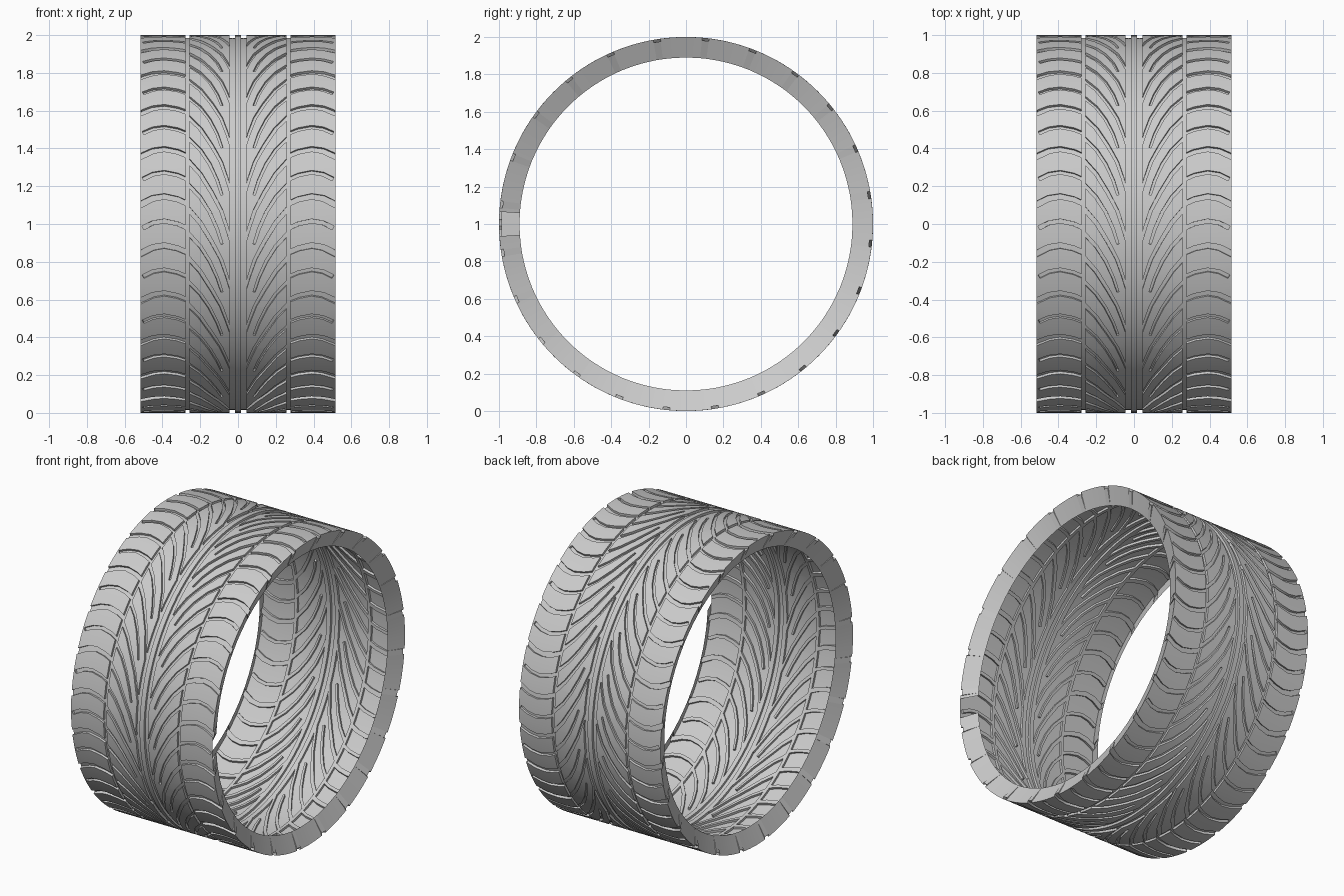
import bpy
import bmesh
from math import sin, cos, pi
from mathutils import Vector
from mathutils.geometry import delaunay_2d_cdt

PITCHES = 24                 # pattern repeats around the band
STEP = 2 * pi / PITCHES
SLICES = 4                   # facets per repeat
HALF_WIDTH = 0.515
FLOOR = 0.985                # groove floor radius
LIP_X, LIP_R = 0.465, 0.89   # inner edge of the side lips
PHASE = 0.052

if "Cube" in bpy.data.objects:
    bpy.data.objects.remove(bpy.data.objects["Cube"])


def ribbon(path, start_width, end_width):
    """Counter-clockwise outline of a tapering groove along a path."""
    pts = [Vector(p) for p in path]
    left, right = [], []
    for i, p in enumerate(pts):
        t = (pts[min(i + 1, len(pts) - 1)] - pts[max(i - 1, 0)]).normalized()
        f = i / (len(pts) - 1)
        n = Vector((-t.y, t.x)) * (start_width * (1 - f) + end_width * f) / 2
        left.append(p + n)
        right.append(p - n)
    return right + left[::-1]


# Groove centre lines as (distance from the middle, angle around the band)
long_sweep = [(0.04, -0.40), (0.06, -0.33), (0.09, -0.24), (0.14, -0.145),
              (0.20, -0.045), (0.265, 0.03)]
short_sweep = [(0.085, -0.29), (0.11, -0.21), (0.15, -0.12), (0.20, -0.04),
               (0.265, 0.03)]
open_shoulder = [(0.265, 0.055), (0.32, 0.08), (0.39, 0.095), (0.45, 0.085),
                 (0.53, 0.045)]
closed_shoulder = open_shoulder[:-1] + [(0.503, 0.058)]

pattern = [(long_sweep, 0, 0.012, 0.024), (open_shoulder, 0, 0.026, 0.034),
           (short_sweep, 0.5, 0.012, 0.02), (closed_shoulder, 0.5, 0.02, 0.022)]

outlines = []
for path, shift, w0, w1 in pattern:
    for k in range(-2, 4):
        offset = PHASE + (k + shift) * STEP
        outlines.append(ribbon([(x, s + offset) for x, s in path], w0, w1))

# Straight grooves running around the band
for x, width in ((0.03, 0.028), (0.268, 0.02)):
    outlines.append(ribbon([(x, -1), (x, 1.5)], width, width))


def flat_tile():
    """One flat repeat of half the tread: points, triangles, groove flags."""
    verts, edges, faces = [], [], []
    for i in range(SLICES + 1):
        s = STEP * i / SLICES
        edges.append((len(verts), len(verts) + 1))
        verts += [Vector((0, s)), Vector((HALF_WIDTH, s))]
        if i:
            n = len(verts)
            edges += [(n - 4, n - 2), (n - 3, n - 1)]
    for outline in outlines:
        faces.append(list(range(len(verts), len(verts) + len(outline))))
        verts += outline
    pts, _, tris, _, _, origin = delaunay_2d_cdt(verts, edges, faces, 0, 1e-5)
    kept = []
    for tri, source in zip(tris, origin):
        c = sum((pts[i] for i in tri), Vector((0, 0))) / len(tri)
        if 0 < c.x < HALF_WIDTH and 0 < c.y < STEP:
            kept.append((tri, bool(source)))
    return pts, kept


# Wrap the repeats around the band, mirrored on both halves
bm = bmesh.new()
groove = bm.faces.layers.int.new("groove")
points, triangles = flat_tile()
for side in (1, -1):
    for k in range(PITCHES):
        made = {}
        for tri, cut in triangles:
            for i in tri:
                if i not in made:
                    p = points[i]
                    a = p.y + k * STEP
                    made[i] = bm.verts.new((side * p.x, -cos(a), sin(a)))
            face = bm.faces.new([made[i] for i in tri[::side]])
            face[groove] = int(cut)
bmesh.ops.remove_doubles(bm, verts=bm.verts[:], dist=1e-4)

# Sink the grooves
sunk = [f for f in bm.faces if f[groove]]
result = bmesh.ops.extrude_face_region(bm, geom=sunk)
for v in result["geom"]:
    if isinstance(v, bmesh.types.BMVert):
        v.co.y *= FLOOR
        v.co.z *= FLOOR
bmesh.ops.delete(bm, geom=[f for f in sunk if f.is_valid], context="FACES")


def on_rim(v):
    return abs(v.co.x) > HALF_WIDTH - 1e-4


# Open the groove ends at the rims
ends = [f for f in bm.faces if all(on_rim(v) for v in f.verts)]
bmesh.ops.delete(bm, geom=ends, context="FACES")

# Side lips slanting inward from both rims
rims = [e for e in bm.edges if e.is_boundary and all(on_rim(v) for v in e.verts)]
lip = bmesh.ops.extrude_edge_only(bm, edges=rims)["geom"]
for v in lip:
    if isinstance(v, bmesh.types.BMVert):
        r = Vector((0, v.co.y, v.co.z)).normalized() * LIP_R
        v.co = (LIP_X if v.co.x > 0 else -LIP_X, r.y, r.z)

# Small opening in the left lip
opening = []
for f in lip:
    if isinstance(f, bmesh.types.BMFace):
        c = f.calc_center_median()
        if c.x > 0 and c.y < 0 and -0.065 < c.z < 0.04:
            opening.append(f)
bmesh.ops.delete(bm, geom=opening, context="FACES")

bmesh.ops.remove_doubles(bm, verts=bm.verts[:], dist=1e-4)
bmesh.ops.recalc_face_normals(bm, faces=bm.faces[:])
bmesh.ops.translate(bm, verts=bm.verts[:], vec=(0, 0, 1))

mesh = bpy.data.meshes.new("tread_band")
bm.faces.layers.int.remove(groove)
bm.to_mesh(mesh)
bm.free()
band = bpy.data.objects.new("tread_band", mesh)
bpy.context.collection.objects.link(band)

# Plain grey rubber
grey = (0.6, 0.6, 0.6, 1)
rubber = bpy.data.materials.new("grey_rubber")
rubber.use_nodes = True
rubber.diffuse_color = grey
rubber.node_tree.nodes["Principled BSDF"].inputs["Base Color"].default_value = grey
mesh.materials.append(rubber)

bpy.ops.object.select_all(action="DESELECT")
band.select_set(True)
bpy.context.view_layer.objects.active = band
bpy.ops.object.shade_smooth_by_angle()
